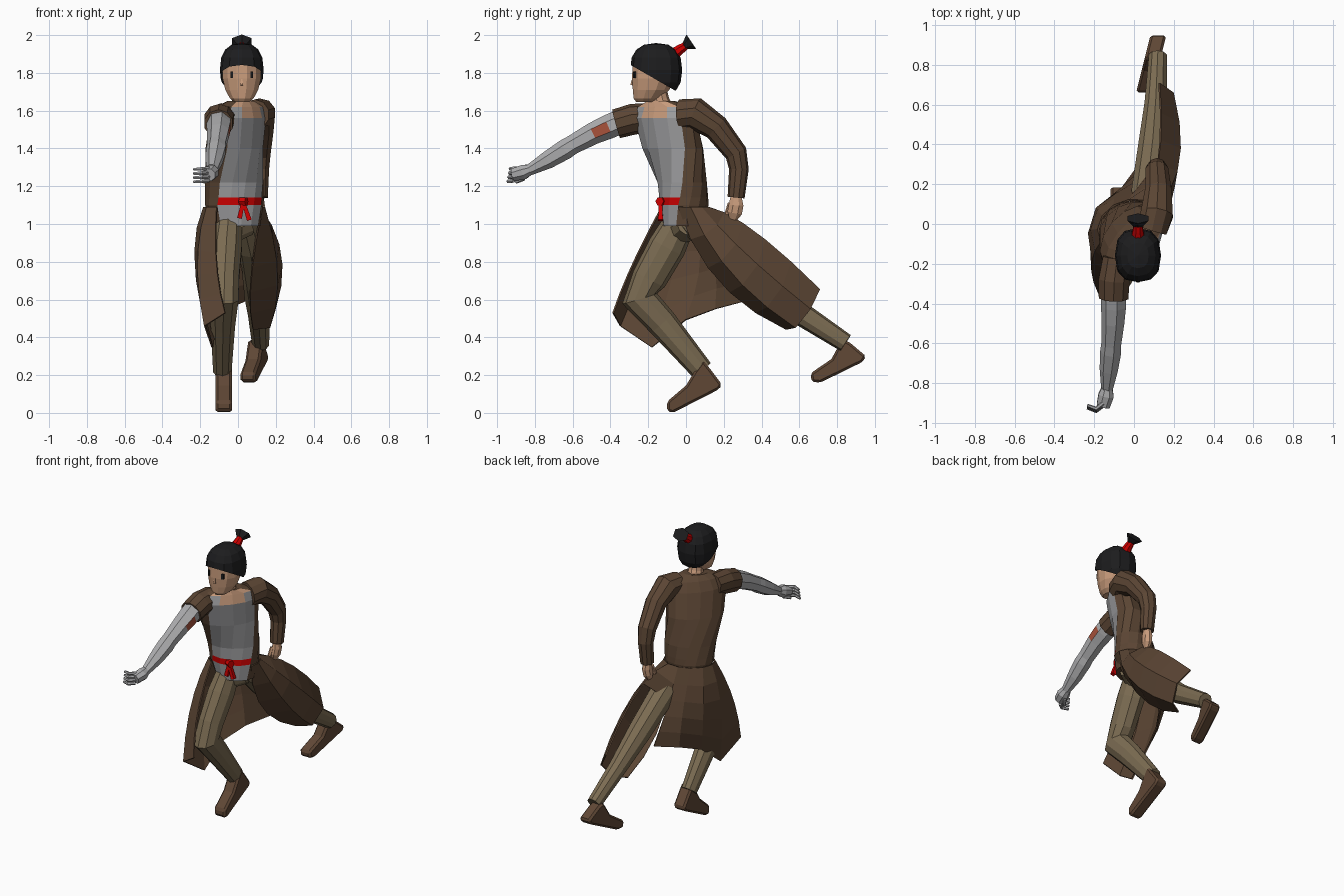
import bpy, bmesh, math
from mathutils import Vector

if "Cube" in bpy.data.objects:
    bpy.data.objects.remove(bpy.data.objects["Cube"])


def mat(name, r, g, b):
    m = bpy.data.materials.new(name)
    m.diffuse_color = (r, g, b, 1)
    m.use_nodes = True
    m.node_tree.nodes["Principled BSDF"].inputs["Base Color"].default_value = m.diffuse_color
    return m


COAT = mat("coat brown", .105, .06, .034)
BOOT = mat("boot brown", .115, .063, .036)
PANTS = mat("khaki", .20, .15, .085)
SHIRT = mat("shirt grey", .35, .35, .36)
METAL = mat("metal grey", .42, .42, .43)
SKIN = mat("skin", .58, .33, .20)
HAIR = mat("hair black", .012, .012, .013)
RED = mat("red", .62, .0, .0)
BRICK = mat("brick red", .40, .085, .045)


def build(name, verts, faces, mats, rule=None):
    """Mesh object; rule(face) picks the material index."""
    bm = bmesh.new()
    vs = [bm.verts.new(v) for v in verts]
    for f in faces:
        bm.faces.new([vs[i] for i in f])
    bmesh.ops.recalc_face_normals(bm, faces=bm.faces)
    bm.normal_update()
    if rule:
        for f in bm.faces:
            f.material_index = rule(f)
    me = bpy.data.meshes.new(name)
    bm.to_mesh(me)
    bm.free()
    for m in mats:
        me.materials.append(m)
    ob = bpy.data.objects.new(name, me)
    bpy.context.collection.objects.link(ob)
    return ob


def loft(name, rings, mats, rule=None):
    n = len(rings[0])
    faces = [(j * n + i, j * n + (i + 1) % n, (j + 1) * n + (i + 1) % n, (j + 1) * n + i)
             for j in range(len(rings) - 1) for i in range(n)]
    faces += [tuple(range(n)), tuple(range((len(rings) - 1) * n, len(rings) * n))]
    return build(name, [v for r in rings for v in r], faces, mats, rule)


def tube(name, pts, mats, sides=10, sx=1.0, rule=None):
    """Limb along (x, y, z, radius) points; sx scales its sideways width."""
    P = [Vector(p[:3]) for p in pts]
    rings = []
    for i, p in enumerate(P):
        t = (P[min(i + 1, len(P) - 1)] - P[max(i - 1, 0)]).normalized()
        ref = Vector((0, 0, 1)) if abs(t.x) > .7 else Vector((1, 0, 0))
        u = (ref - t * ref.dot(t)).normalized()
        w = t.cross(u)
        rings.append([p + pts[i][3] * (u * math.cos(a) * sx + w * math.sin(a))
                      for a in [2 * math.pi * (k + .5) / sides for k in range(sides)]])
    return loft(name, rings, mats, rule)


def ellipse(cx, cy, z, a, b, twist, phi):
    """Point at angle phi from the front of a twisted oval."""
    c, s = math.cos(math.radians(twist)), math.sin(math.radians(twist))
    lx, ly = a * math.sin(phi), -b * math.cos(phi)
    return Vector((cx + lx * c - ly * s, cy + lx * s + ly * c, z))


# torso: shirt in front, coat around, red belt band, skin at the neckline
ROWS = [(-.01, -.01, .99, .13, .11, 14), (-.02, -.01, 1.10, .158, .125, 20),
        (-.02, -.012, 1.14, .16, .123, 24), (-.02, -.02, 1.22, .168, .12, 30),
        (-.02, -.07, 1.40, .188, .12, 50), (.0, -.11, 1.56, .20, .105, 52),
        (.01, -.115, 1.62, .175, .08, 52), (.015, -.13, 1.65, .085, .06, 45)]
N = 14
rings = [[ellipse(*r, 2 * math.pi * i / N) for i in range(N)] for r in ROWS]


def torso_rule(f):
    z = f.calc_center_median().z
    k = min(range(len(ROWS) - 1), key=lambda j: abs((ROWS[j][2] + ROWS[j + 1][2]) / 2 - z))
    cx, cy, tw = [(ROWS[k][q] + ROWS[k + 1][q]) / 2 for q in (0, 1, 5)]
    d = f.calc_center_median() - Vector((cx, cy, z))
    t = math.radians(tw)
    lx, ly = d.x * math.cos(t) + d.y * math.sin(t), -d.x * math.sin(t) + d.y * math.cos(t)
    a, b = [(ROWS[k][q] + ROWS[k + 1][q]) / 2 for q in (3, 4)]
    phi = abs(math.atan2(lx / a, -ly / b))
    if len(f.verts) > 4 or phi > math.radians(51):
        return 0
    if 1.10 < z < 1.14:
        return 2
    return 3 if z > 1.6 or (z > 1.58 and phi < .4) else 1


loft("torso", rings, [COAT, SHIRT, RED, SKIN], torso_rule)
tube("belt_knot", [(.012, -.125, 1.12, .024), (.045, -.14, 1.12, .024)], [RED], 6)
for i, (dx, z) in enumerate([(-.022, 1.03), (.03, 1.02)]):
    tube(f"belt_tail_{i}", [(.027, -.135, 1.12, .012), (.03 + dx, -.135, z, .018)], [RED], 4)
tube("neck", [(.015, -.125, 1.60, .06), (.02, -.14, 1.66, .05), (.02, -.16, 1.74, .05)], [SKIN])

# coat skirt: each column runs waist -> middle -> hem, right front round the back to left front
COLS = [((-.115, -.285, .79), (-.07, -.39, .53)), ((-.215, -.21, .80), (-.18, -.35, .46)),
        ((-.23, -.06, .78), (-.14, -.18, .345)), ((-.19, .08, .80), (-.12, .0, .49)),
        ((-.09, .16, .82), (-.06, .16, .55)), ((.01, .20, .82), (.03, .31, .59)),
        ((.13, .36, .965), (.13, .71, .655)), ((.23, .32, .84), (.20, .66, .55)),
        ((.21, .24, .74), (.17, .58, .45)), ((.07, .17, .70), (.08, .53, .44))]
R = 6
verts, faces = [], []
for k, (m, h) in enumerate(COLS):
    p0 = ellipse(-.02, -.01, 1.09, .168, .132, 20, -math.radians(51 + 258 * k / 9))
    for j in range(R):
        t = j / (R - 1)
        verts.append(p0 * ((2 * t - 1) * (t - 1)) + Vector(m) * (4 * t * (1 - t))
                     + Vector(h) * (t * (2 * t - 1)))
for k in range(len(COLS) - 1):
    for j in range(R - 1):
        if k == 5 and j >= 2:      # slit where the rear leg passes
            continue
        a = k * R + j
        faces.append((a, a + 1, a + R + 1, a + R))
skirt = build("coat_skirt", verts, faces, [COAT])
skirt.modifiers.new("thickness", 'SOLIDIFY').thickness = .01

# legs
tube("front_leg", [(-.045, -.005, 1.06, .08), (-.06, -.10, .88, .1), (-.07, -.195, .71, .093),
                   (-.075, -.245, .605, .096), (-.08, -.125, .475, .08), (-.083, .085, .225, .06)],
     [PANTS], 10, .85)
tube("rear_leg", [(.03, .01, 1.04, .07), (.07, .16, .89, .09), (.095, .38, .70, .082),
                  (.11, .60, .53, .063), (.12, .845, .37, .05)], [PANTS], 10, .95)
tube("hips", [(-.07, -.02, 1.0, .07), (-.01, -.01, .98, .08), (.06, .01, 1.0, .06)], [PANTS])


# boots: side profile extruded across, skewed by slope
def boot(name, prof, x0, slope, w):
    ymid = sum(p[0] for p in prof) / len(prof)
    sides = [[(x0 + s * w + slope * (y - ymid), y, z) for y, z in prof] for s in (-1, 1)]
    ob = loft(name, sides, [BOOT])
    b = ob.modifiers.new("round", 'BEVEL')
    b.width, b.segments = .012, 1


boot("front_boot", [(.045, .22), (.09, .28), (.13, .23), (.19, .15), (.175, .125), (-.07, .0),
                    (-.10, .01), (-.10, .06), (.0, .145)], -.075, 0, .043)
boot("rear_boot", [(.80, .34), (.83, .39), (.87, .37), (.953, .30), (.935, .27), (.71, .16),
                   (.665, .165), (.66, .21), (.77, .285)], .085, .25, .04)

# sleeved arm and its hand
tube("sleeve", [(.09, -.03, 1.58, .08), (.115, .05, 1.585, .085), (.122, .16, 1.51, .07),
                (.115, .265, 1.375, .06), (.115, .28, 1.29, .052), (.115, .265, 1.14, .045)], [COAT])
tube("hand", [(.115, .265, 1.16, .028), (.115, .265, 1.10, .042), (.11, .258, 1.06, .042),
              (.105, .25, 1.025, .022)], [SKIN], 8, .7)
tube("thumb", [(.10, .235, 1.11, .014), (.09, .215, 1.05, .012)], [SKIN], 6)

# short sleeve and metal arm with a painted patch
tube("short_sleeve", [(-.085, -.17, 1.565, .075), (-.10, -.28, 1.555, .082), (-.103, -.37, 1.53, .078)], [COAT])


def patch_rule(f):
    return int(-.49 < f.calc_center_median().y < -.41 and f.normal.x > .9)


tube("metal_arm", [(-.10, -.34, 1.545, .066), (-.10, -.41, 1.515, .066), (-.103, -.49, 1.48, .06),
                   (-.112, -.60, 1.42, .052), (-.115, -.64, 1.395, .055), (-.125, -.73, 1.34, .048),
                   (-.135, -.83, 1.285, .03)], [METAL, BRICK], 7, 1, patch_rule)
tube("metal_palm", [(-.135, -.82, 1.29, .028), (-.14, -.86, 1.275, .042), (-.155, -.915, 1.26, .036)],
     [METAL], 8)
for i in range(4):
    z, y = 1.295 - i * .022, -.90 - .004 * i
    tube(f"metal_finger_{i}", [(-.155, y, z, .011), (-.19, y - .028, z - .003, .011),
                               (-.235, y - .012, z - .006, .008)], [METAL], 6)
tube("metal_thumb", [(-.15, -.86, 1.24, .012), (-.18, -.90, 1.222, .009)], [METAL], 6)

# head
HR = [(1.645, -.215, .04, .05), (1.665, -.205, .065, .075), (1.71, -.185, .09, .10),
      (1.77, -.17, .105, .12), (1.84, -.165, .106, .122), (1.90, -.16, .08, .09)]
loft("head", [[ellipse(.02, y, z, a, b, 0, 2 * math.pi * (i + .5) / 12) for i in range(12)]
              for z, y, a, b in HR], [SKIN])
tube("nose", [(.02, -.28, 1.775, .005), (.02, -.288, 1.735, .01)], [SKIN], 4)
for s in (-1, 1):
    x = .02 + s * .053
    build(f"eye_{s}", [(x + dx, -.277 + dy + s * dx * .5, 1.79 + dz) for dy in (0, .009)
                       for dx, dz in ((-.007, -.018), (.007, -.018), (.007, .018), (-.007, .018))],
          [(0, 1, 2, 3), (4, 5, 6, 7), (0, 1, 5, 4), (1, 2, 6, 5), (2, 3, 7, 6), (3, 0, 4, 7)], [HAIR])

# hair: boxy rounded cap cut along a slanted hairline, plus ponytail
bm = bmesh.new()
bmesh.ops.create_uvsphere(bm, u_segments=12, v_segments=8, radius=1)
for v in bm.verts:
    x, y, z = [math.copysign(abs(c) ** .8, c) for c in v.co]
    v.co = Vector((.02 + x * .116, -.158 + y * .138, 1.815 + z * .143))
bmesh.ops.bisect_plane(bm, geom=bm.verts[:] + bm.edges[:] + bm.faces[:], plane_co=(.02, -.29, 1.84),
                       plane_no=(0, .50, .87), clear_inner=True)
me = bpy.data.meshes.new("hair")
bm.to_mesh(me)
bm.free()
me.materials.append(HAIR)
bpy.context.collection.objects.link(bpy.data.objects.new("hair", me))
tube("hair_tie", [(.02, -.07, 1.895, .036), (.02, -.03, 1.925, .028), (.02, .0, 1.945, .022)], [RED], 8)
tube("ponytail", [(.02, -.01, 1.94, .018), (.02, .028, 1.965, .046)], [HAIR], 6, 1.3)
